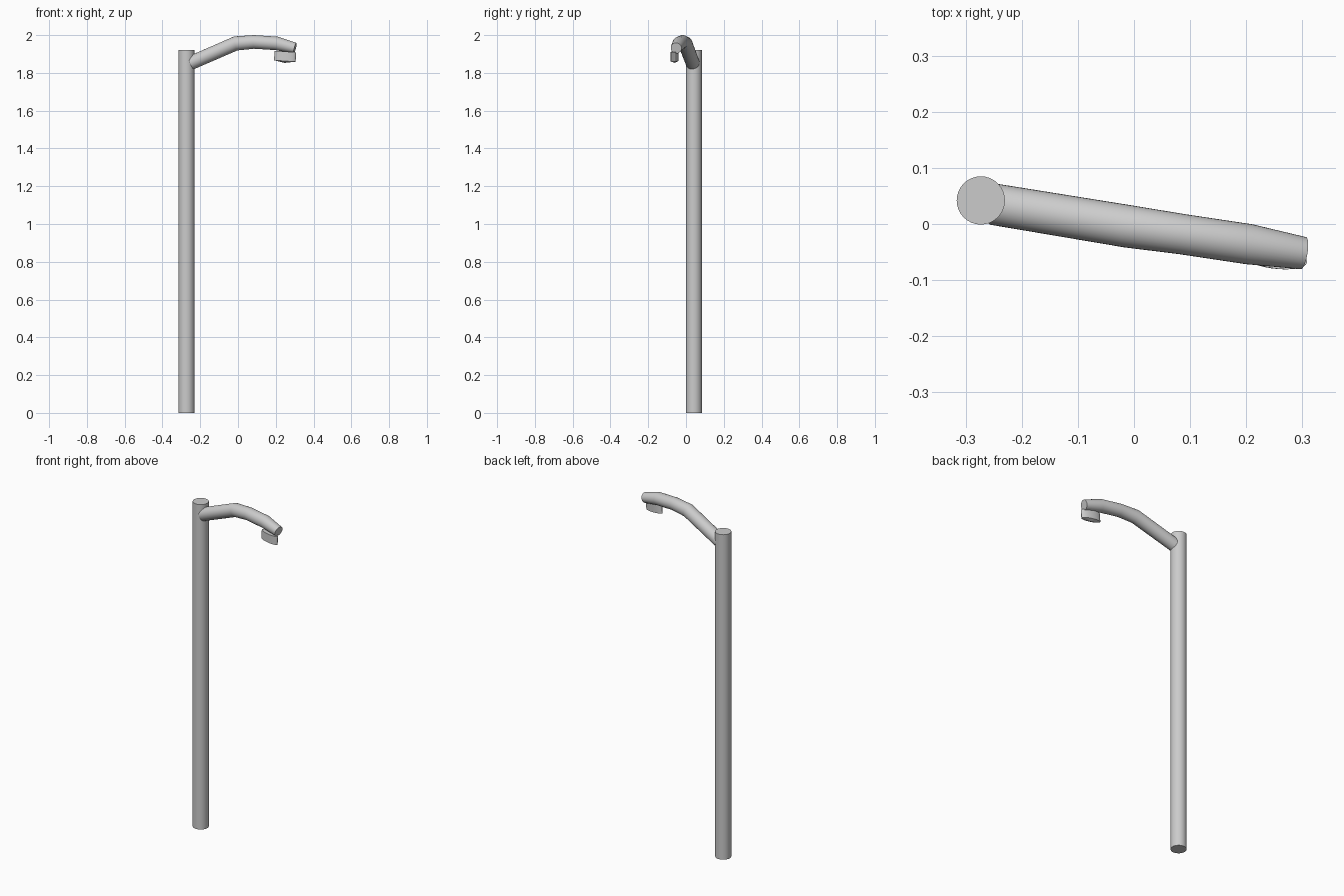
import bpy, bmesh, math
from mathutils import Vector, Matrix

cube = bpy.data.objects.get("Cube")
if cube:
    bpy.data.objects.remove(cube, do_unlink=True)

# One painted metal colour for the whole lamp
metal = bpy.data.materials.new("grey_metal")
metal.use_nodes = True
GREY = (0.6, 0.6, 0.6, 1)
metal.diffuse_color = GREY
metal.node_tree.nodes["Principled BSDF"].inputs["Base Color"].default_value = GREY

SIDES = 32


def finish(obj):
    obj.data.materials.append(metal)
    bpy.ops.object.select_all(action='DESELECT')
    obj.select_set(True)
    bpy.context.view_layer.objects.active = obj
    bpy.ops.object.shade_smooth_by_angle(angle=math.radians(30))


def tube(name, points, radii, scale=(1, 1), spin=0):
    """Capped tube: one ring per point, mitred at the bends."""
    pts = [Vector(p) for p in points]
    bm = bmesh.new()
    rings = []
    for i, p in enumerate(pts):
        ahead = pts[min(i + 1, len(pts) - 1)] - pts[min(i, len(pts) - 2)]
        behind = pts[max(i, 1)] - pts[max(i - 1, 0)]
        axis = (ahead.normalized() + behind.normalized()).normalized()
        side = Vector((0, 1, 0)) if abs(axis.z) > 0.9 else Vector((0, 0, 1)).cross(axis)
        side.normalize()
        up = axis.cross(side).normalized()
        ring = []
        for k in range(SIDES):
            a = math.tau * k / SIDES
            offset = side * math.cos(a) * scale[1] + up * math.sin(a) * scale[0]
            offset = Matrix.Rotation(spin, 3, 'Z') @ offset
            ring.append(bm.verts.new(p + offset * radii[i]))
        rings.append(ring)
    for a, b in zip(rings, rings[1:]):
        for k in range(SIDES):
            n = (k + 1) % SIDES
            bm.faces.new((a[k], a[n], b[n], b[k]))
    bm.faces.new(rings[0])
    bm.faces.new(rings[-1])
    bmesh.ops.recalc_face_normals(bm, faces=bm.faces)
    mesh = bpy.data.meshes.new(name)
    bm.to_mesh(mesh)
    bm.free()
    obj = bpy.data.objects.new(name, mesh)
    bpy.context.collection.objects.link(obj)
    finish(obj)
    return obj


# Upright pole
tube("pole", [(-0.273, 0.042, 0), (-0.273, 0.042, 1.92)], [0.043, 0.043])

# Curved arm, swung slightly forward and narrowing at the tip
tube("arm",
     [(-0.249, 0.035, 1.853), (-0.012, -0.004, 1.956), (0.085, -0.018, 1.964),
      (0.205, -0.036, 1.956), (0.302, -0.052, 1.931)],
     [0.037, 0.038, 0.036, 0.036, 0.029])

# Oval lamp head under the tip, with a recessed lens underneath
swing = math.radians(-8.5)
head = tube("lamp_head",
            [(0, 0, 0.008), (0, 0, 0), (0, 0, 0.01), (0, 0, 0.06)],
            [0.046, 0.054, 0.058, 0.058], scale=(1, 0.33), spin=swing)
head.location = (0.247, -0.06, 1.853)
head.rotation_euler = (0, math.radians(4), 0)
